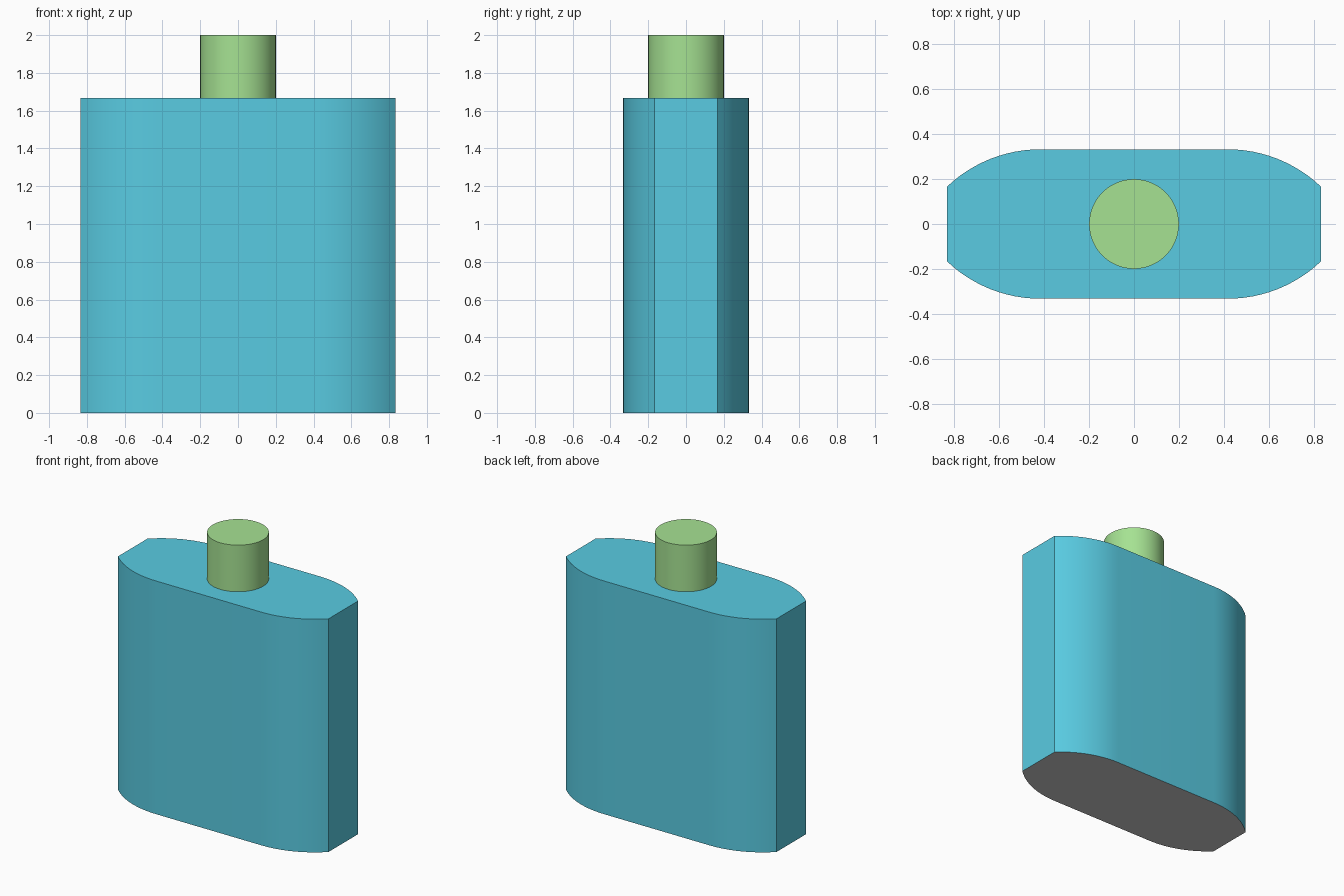
import bpy, bmesh, math

if "Cube" in bpy.data.objects:
    bpy.data.objects.remove(bpy.data.objects["Cube"])

def material(name, color):
    m = bpy.data.materials.new(name)
    m.diffuse_color = (*color, 1)
    m.use_nodes = True
    m.node_tree.nodes["Principled BSDF"].inputs["Base Color"].default_value = m.diffuse_color
    return m

def extruded(name, outline, z0, z1, mats):
    """Closed prism from an outline, smooth walls with sharp edges."""
    bm = bmesh.new()
    base = bm.faces.new([bm.verts.new((x, y, z0)) for x, y in outline])
    top = bmesh.ops.extrude_face_region(bm, geom=[base], use_keep_orig=True)["geom"]
    bmesh.ops.translate(bm, vec=(0, 0, z1 - z0),
                        verts=[g for g in top if isinstance(g, bmesh.types.BMVert)])
    bmesh.ops.recalc_face_normals(bm, faces=bm.faces)
    for f in bm.faces:
        if f.normal.z < -0.9:
            f.material_index = len(mats) - 1
    me = bpy.data.meshes.new(name)
    bm.to_mesh(me)
    bm.free()
    for m in mats:
        me.materials.append(m)
    ob = bpy.data.objects.new(name, me)
    bpy.context.collection.objects.link(ob)
    bpy.ops.object.select_all(action='DESELECT')
    ob.select_set(True)
    bpy.context.view_layer.objects.active = ob
    bpy.ops.object.shade_smooth_by_angle(angle=math.radians(30))
    return ob

# Bottle outline: flat front and back, arcs tangent to them, flat narrow ends
HALF_W, HALF_D, END_D, FLAT = 0.833, 0.333, 0.1667, 0.4167
dx, dy = HALF_W - FLAT, HALF_D - END_D
R = (dx * dx + dy * dy) / (2 * dy)
sweep = math.asin(dx / R)
N = 12
corner = [(FLAT + R * math.sin(sweep * i / N),
           HALF_D - R + R * math.cos(sweep * i / N)) for i in range(N + 1)]
right = corner + [(x, -y) for x, y in reversed(corner)]
outline = right + [(-x, -y) for x, y in right]

# Body, with a plain grey underside
blue = material("blue", (0.10, 0.60, 0.76))
grey = material("plain_grey", (0.8, 0.8, 0.8))
extruded("bottle_body", outline, 0, 1.667, [blue, grey])

# Neck
circle = [(0.2 * math.cos(a), 0.2 * math.sin(a))
          for a in (2 * math.pi * i / 64 for i in range(64))]
extruded("bottle_neck", circle, 1.667, 2.0, [material("green", (0.38, 0.76, 0.29))])
